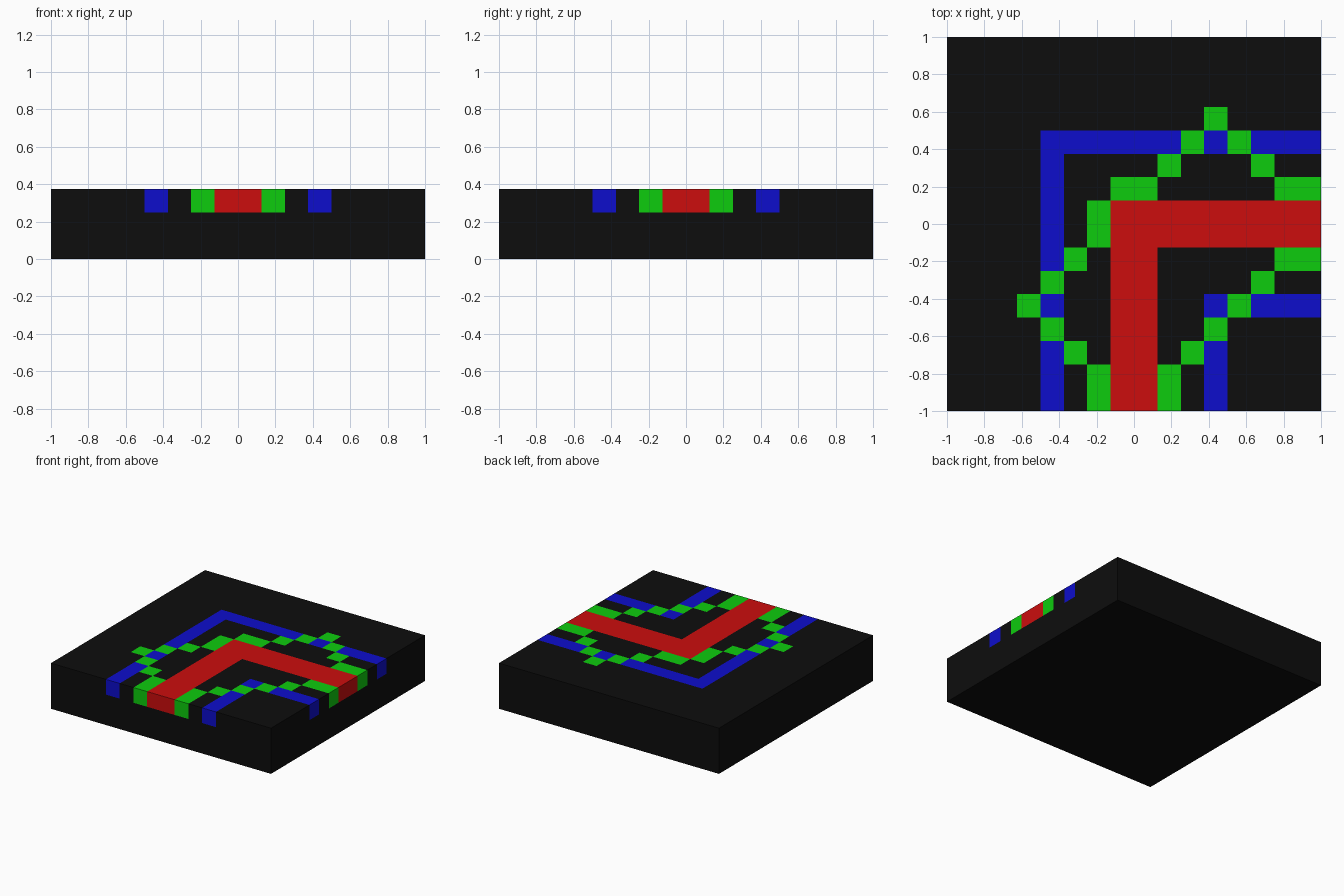
import bpy
import bmesh

if "Cube" in bpy.data.objects:
    bpy.data.objects.remove(bpy.data.objects["Cube"])

N = 16                 # cells per side
CELL = 2 / N           # cell size; the slab is three cells high
HEIGHT = 3 * CELL


def material(name, rgb):
    m = bpy.data.materials.new(name)
    m.diffuse_color = (*rgb, 1)
    m.use_nodes = True
    m.node_tree.nodes["Principled BSDF"].inputs["Base Color"].default_value = m.diffuse_color
    return m


HI, LO = 0.604, 0.004
materials = [material("black", (LO, LO, LO)),
             material("red", (HI, LO, LO)),
             material("green", (LO, HI, LO)),
             material("blue", (LO, LO, HI))]
BLACK, RED, GREEN, BLUE = range(4)

# Pattern of one arm (column, row); the other arm is its diagonal mirror
pattern = {}


def paint(cells, colour):
    for i, j in cells:
        pattern[i, j] = colour
        pattern[N - 1 - j, N - 1 - i] = colour


# outer and inner blue tracks
paint([(4, j) for j in range(12)] + [(11, j) for j in range(5)], BLUE)
# green stepped borders
paint([(6, 0), (6, 1), (5, 2), (4, 3), (3, 4), (4, 5), (5, 6), (6, 7), (6, 8)], GREEN)
paint([(9, 0), (9, 1), (10, 2), (11, 3)], GREEN)
# red bent path
paint([(i, j) for i in (7, 8) for j in range(9)], RED)

# Slab: gridded top, one patterned layer of sides, plain lower sides and bottom
bm = bmesh.new()
bmesh.ops.create_grid(bm, x_segments=N, y_segments=N, size=1)
bmesh.ops.translate(bm, verts=bm.verts, vec=(0, 0, HEIGHT))
rim = [e for e in bm.edges if e.is_boundary]
for drop in (CELL, 2 * CELL):
    new = bmesh.ops.extrude_edge_only(bm, edges=rim)["geom"]
    bmesh.ops.translate(bm, vec=(0, 0, -drop),
                        verts=[g for g in new if isinstance(g, bmesh.types.BMVert)])
    rim = [g for g in new if isinstance(g, bmesh.types.BMEdge) and
           all(v.co.z < HEIGHT - drop + 0.001 for v in g.verts) and g.is_boundary]
bmesh.ops.contextual_create(bm, geom=rim)
bmesh.ops.recalc_face_normals(bm, faces=bm.faces)

# Colour the top layer by cell, everything lower stays black
for f in bm.faces:
    c = f.calc_center_median()
    cell = tuple(min(N - 1, max(0, int((v + 1) / CELL))) for v in (c.x, c.y))
    f.material_index = pattern.get(cell, BLACK) if c.z > 2 * CELL else BLACK

mesh = bpy.data.meshes.new("patterned_slab")
bm.to_mesh(mesh)
bm.free()
for m in materials:
    mesh.materials.append(m)
slab = bpy.data.objects.new("patterned_slab", mesh)
bpy.context.collection.objects.link(slab)
